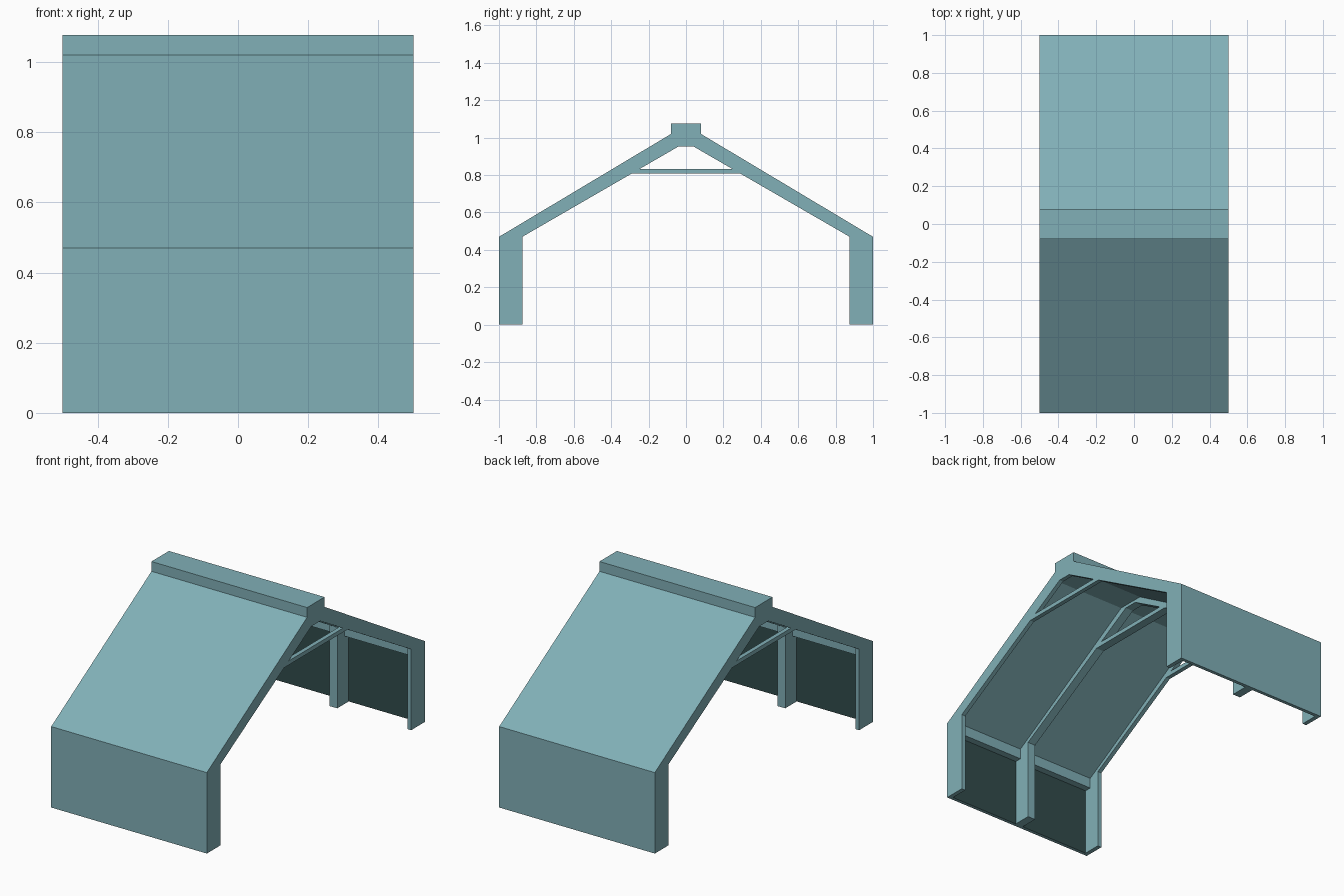
import bpy
import bmesh

if "Cube" in bpy.data.objects:
    bpy.data.objects.remove(bpy.data.objects["Cube"], do_unlink=True)


def make_material(name, rgb):
    mat = bpy.data.materials.new(name)
    mat.use_nodes = True
    mat.diffuse_color = (*rgb, 1.0)
    mat.node_tree.nodes["Principled BSDF"].inputs["Base Color"].default_value = (*rgb, 1.0)
    return mat


paint = make_material("grey_teal_paint", (0.218, 0.432, 0.472))
dark = make_material("dark_teal_lining", (0.031, 0.070, 0.071))

# Main dimensions
HALF = 0.5       # half length along x
EAVE = 0.47      # eave height
RIDGE = 1.02     # roof height at the cap
CAP = 0.08       # half width of the cap
SKIN = 0.05      # roof thickness, measured upright
LEG = 0.125      # leg depth


def prism(name, profile, x0, x1):
    """Solid made by extruding a (y, z) outline along x."""
    bm = bmesh.new()
    face = bm.faces.new([bm.verts.new((x0, y, z)) for y, z in profile])
    ext = bmesh.ops.extrude_face_region(bm, geom=[face])
    moved = [v for v in ext["geom"] if isinstance(v, bmesh.types.BMVert)]
    bmesh.ops.translate(bm, verts=moved, vec=(x1 - x0, 0, 0))
    bmesh.ops.recalc_face_normals(bm, faces=bm.faces)
    mesh = bpy.data.meshes.new(name)
    bm.to_mesh(mesh)
    bm.free()
    mesh.materials.append(paint)
    obj = bpy.data.objects.new(name, mesh)
    bpy.context.collection.objects.link(obj)
    return obj


def mirrored(half):
    """Close a half outline with its reflection in y."""
    return half + [(-y, z) for y, z in reversed(half)]


def rect(y0, y1, z0, z1):
    return [(y0, z0), (y1, z0), (y1, z1), (y0, z1)]


# Portal frames with their tie bars: thin at both ends, double in the middle
outer = [(-1, 0), (-1, EAVE), (-CAP, RIDGE)]
inner = [(-1 + LEG, 0), (-1 + LEG, EAVE), (-0.04, 0.953)]
frame_outline = (mirrored(outer)
                 + [(-y, z) for y, z in inner] + inner[::-1])
tie_outline = mirrored([(-0.295, 0.808), (-0.25, 0.832)])
for label, x0, x1 in (("right", -HALF, -HALF + 0.025),
                      ("middle", -0.025, 0.025),
                      ("left", HALF - 0.025, HALF)):
    prism(label + "_portal_frame", frame_outline, x0, x1)
    prism(label + "_tie_bar", tie_outline, x0, x1)

# Roof slab and ridge cap
roof_top = [(-1, EAVE), (-CAP, RIDGE)]
roof_under = [(y, z - SKIN) for y, z in roof_top]
roof_outline = (mirrored(roof_top)
                + [(-y, z) for y, z in roof_under] + roof_under[::-1])
prism("roof", roof_outline, -HALF, HALF)
prism("ridge_cap", rect(-CAP, CAP, RIDGE, 1.077), -HALF, HALF)

for label, s in (("front", -1), ("back", 1)):
    # Side wall, with a dark lining on the face turned inward
    wall = prism(label + "_wall", rect(s * 0.98, s, 0, EAVE), -HALF, HALF)
    wall.data.materials.append(dark)
    for poly in wall.data.polygons:
        if poly.normal.y * s < -0.5:
            poly.material_index = 1

    # Eave beam tucked under the roof edge
    prism(label + "_eave_beam", rect(s * 0.94, s * 0.99, 0.395, 0.46),
          -HALF + 0.02, HALF - 0.02)
